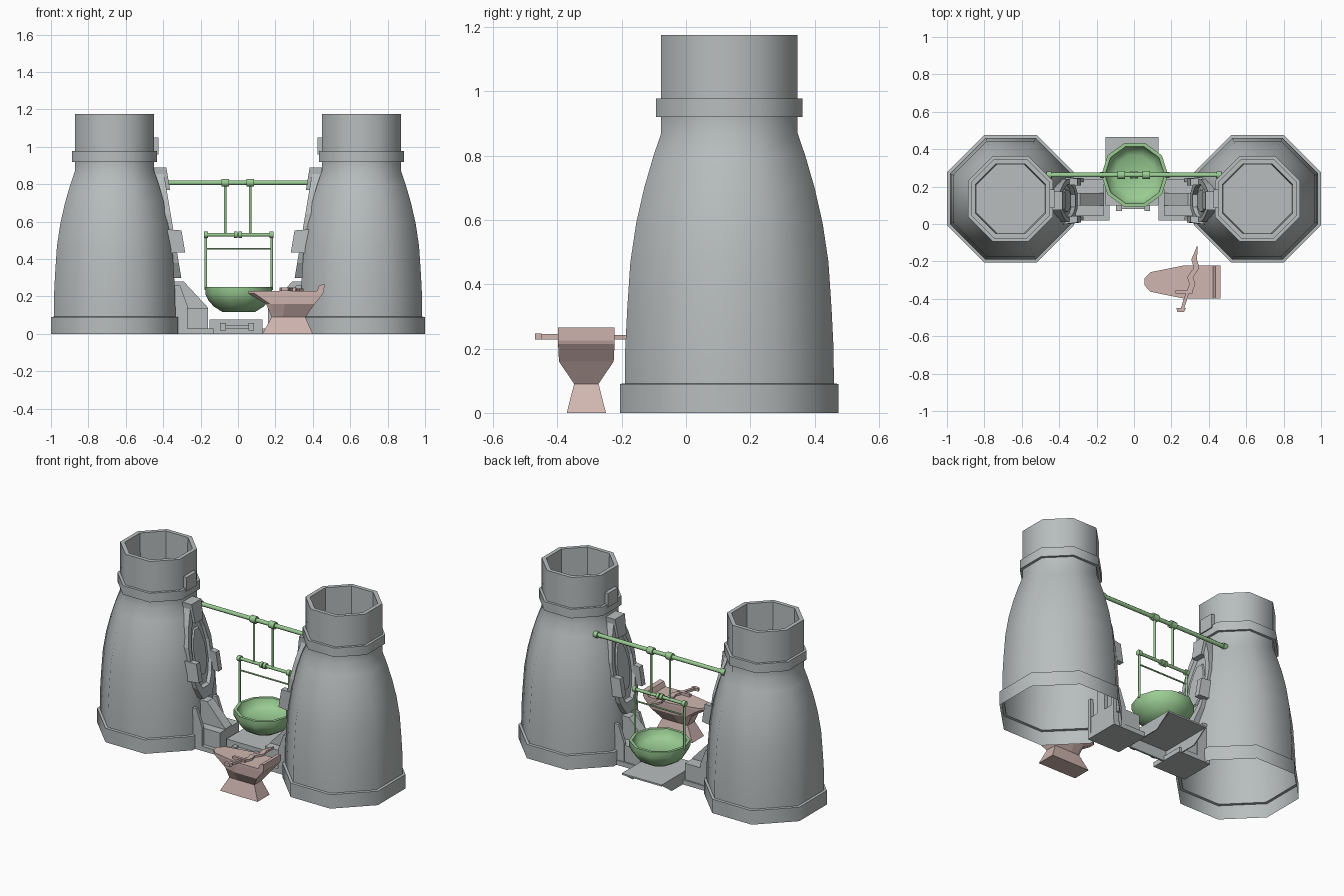
import bpy, bmesh, math
from mathutils import Vector

if "Cube" in bpy.data.objects:
    bpy.data.objects.remove(bpy.data.objects["Cube"])


def material(name, col):
    m = bpy.data.materials.new(name)
    m.diffuse_color = (*col, 1)
    m.use_nodes = True
    m.node_tree.nodes["Principled BSDF"].inputs["Base Color"].default_value = m.diffuse_color
    return m


GREY = material("stone grey", (0.48, 0.51, 0.51))
GREEN = material("soft green", (0.32, 0.60, 0.29))
PINK = material("dusty pink", (0.64, 0.47, 0.44))


def loft(name, rings, mat, start=True, end=True, smooth=False):
    """Skin a list of equal-length point rings, with optional end caps."""
    bm = bmesh.new()
    vs = [[bm.verts.new(p) for p in r] for r in rings]
    n = len(vs[0])
    for a, b in zip(vs, vs[1:]):
        for i in range(n):
            j = (i + 1) % n
            bm.faces.new((a[i], a[j], b[j], b[i]))
    if start:
        bm.faces.new(vs[0][::-1])
    if end:
        bm.faces.new(vs[-1])
    bmesh.ops.recalc_face_normals(bm, faces=bm.faces)
    me = bpy.data.meshes.new(name)
    bm.to_mesh(me)
    bm.free()
    me.materials.append(mat)
    ob = bpy.data.objects.new(name, me)
    bpy.context.collection.objects.link(ob)
    if smooth:
        bpy.ops.object.select_all(action='DESELECT')
        ob.select_set(True)
        bpy.context.view_layer.objects.active = ob
        bpy.ops.object.shade_smooth_by_angle(angle=math.radians(50))
    return ob


def circle(cx, cy, z, r, n, phase=0.0):
    return [(cx + r * math.cos(2 * math.pi * (i + phase) / n),
             cy + r * math.sin(2 * math.pi * (i + phase) / n), z) for i in range(n)]


def box(name, x, y, z, mat):
    rings = [[(x[0], y[0], h), (x[1], y[0], h), (x[1], y[1], h), (x[0], y[1], h)] for h in z]
    return loft(name, rings, mat)


def prism_y(name, pts, y0, y1, mat):
    return loft(name, [[(x, y, z) for x, z in pts] for y in (y0, y1)], mat)


def rod(name, a, b, r, mat, n=8):
    a, b = Vector(a), Vector(b)
    q = (b - a).to_track_quat('Z', 'Y')
    rings = [[p + q @ Vector(c) for c in circle(0, 0, 0, r, n, 0.5)] for p in (a, b)]
    return loft(name, rings, mat, smooth=True)


CY = 0.135                      # tower centre line in y
OCT = 1 / math.cos(math.pi / 8)  # apothem to corner radius

# Octagonal towers, open below, hollow at the neck
OUTER = [(.34, 0), (.34, .09), (.325, .092), (.324, .2), (.318, .32), (.308, .47),
         (.290, .59), (.265, .70), (.236, .80), (.212, .87), (.212, .92),
         (.228, .92), (.228, .978), (.212, .978), (.212, 1.175)]
INNER = [(.212, 1.175), (.187, 1.175), (.182, .95)]

for s, side in ((-1, "left"), (1, "right")):
    cx = .66 * s
    loft(side + "_tower", [circle(cx, CY, z, r * OCT, 8, .5) for r, z in OUTER],
         GREY, False, False, True)
    loft(side + "_tower_rim", [circle(cx, CY, z, r * OCT, 8, .5) for r, z in INNER],
         GREY, False, True)

    # Sloped plates on the inner side of the tower
    def sloped(name, steps, pts):
        """Layers of (outward offset, scale) over a (y, z) outline."""
        zc = sum(p[1] for p in pts) / len(pts)
        rings = []
        for off, k in steps:
            ring = []
            for y, z in pts:
                zz = zc + (z - zc) * k
                ring.append((-s * (-.335 - (zz - .3) / 6 + off), CY - .01 + y * k, zz))
            rings.append(ring)
        return loft(side + name, rings, GREY)

    half = [(.045, .30), (.09, .38), (.115, .48), (.115, .64), (.085, .76), (.045, .86)]
    outline = half + [(-y, z) for y, z in half[::-1]]
    sloped("_hatch", [(-.03, 1), (.032, 1), (.032, .76), (.012, .72)], outline)
    sloped("_hatch_panel", [(0, .55), (.022, .5)], outline)
    sloped("_hatch_top_tab", [(-.05, 1), (.05, 1)],
           [(-.04, .77), (.04, .77), (.05, .89), (-.05, .89)])
    for t in (-1, 1):
        sloped("_hatch_side_tab", [(-.03, 1), (.075, .9)],
               [(t * .09, .43), (t * .13, .43), (t * .13, .56), (t * .09, .56)])

    # Small clip on the neck ring
    box(side + "_neck_clip", sorted((s * .425, s * .455)), (CY - .05, CY + .05),
        (.96, 1.05), GREY)

    # Stepped foot with a sloped centre rib
    rib = [(-.36, 0), (-.36, .28), (-.29, .28), (-.16, .14), (-.16, 0)]
    prism_y(side + "_foot_rib", [(-s * x, z) for x, z in rib], .10, .165, GREY)
    box(side + "_foot_block", sorted((s * .36, s * .16)), (.045, .24), (0, .135), GREY)
    box(side + "_foot_slab", sorted((s * .36, s * .13)), (.02, .25), (0, .03), GREY)
    for y in (.03, .235):
        prism_y(side + "_foot_cheek", [(s * .36, 0), (s * .36, .26), (s * .31, .26),
                                       (s * .27, .15), (s * .27, 0)], y - .01, y + .01, GREY)

# Low platform under the bowl, open underneath
box("platform_top", (-.152, .132), (.11, .465), (.068, .078), GREY)
box("platform_front", (-.152, .132), (.10, .112), (0, .078), GREY)
for x in (-.152, .126):
    loft("platform_flap", [[(x + d, .11, .07), (x + d, .11, 0), (x + d, .36, 0),
                            (x + d, .46, .07)] for d in (0, .006)], GREY)
box("platform_bar", (-.095, .085), (.08, .10), (.028, .048), GREY)
for x in (-.08, .07):
    box("platform_bar_block", (x - .015, x + .015), (.07, .10), (.018, .057), GREY)

# Hanging bowl with a sunken inside
BX, BY = .004, .262
BOWL = [(.085, .116), (.132, .145), (.162, .178), (.179, .212), (.179, .25),
        (.160, .25), (.150, .215), (.11, .19)]
loft("bowl", [circle(BX, BY, z, r, 10) for r, z in BOWL], GREEN, smooth=True)


def bar_x(name, x0, x1, z, r):
    rod(name, (x0, BY, z), (x1, BY, z), r, GREEN)


# Cross beam, hangers and bowl yoke
bar_x("cross_beam", -.465, .465, .808, .013)
for s in (-1, 1):
    bar_x("beam_end_knob", s * .44, s * .467, .808, .02)
    x = -.002 + s * .067
    bar_x("beam_clamp", x - .02, x + .02, .808, .023)
    rod("hanger_rod", (x, BY, .80), (x, BY, .53), .007, GREEN)
    bar_x("yoke_collar", x * .18 - .009, x * .18 + .009, .53, .019)
    e = BX + s * .176
    rod("yoke_side_rod", (e, BY, .53), (e, BY, .235), .007, GREEN)
    bar_x("yoke_end_knob", e - .011, e + .011, .53, .018)
bar_x("yoke_bar", BX - .176, BX + .176, .53, .010)
bar_x("yoke_brace", BX - .176, BX + .176, .455, .005)

# Anvil: horizontal sections (z, tip x, mid x, shoulder x, back x, half width, tip factor)
AY = -.31
SECTIONS = [(0, .13, .17, .22, .40, .061, .98), (.09, .18, .20, .24, .36, .038, .95),
            (.16, .15, .17, .25, .41, .085, .45), (.215, .055, .09, .265, .455, .088, .2),
            (.23, .055, .09, .265, .46, .088, .2)]
rings = []
for z, tip, mid, sh, back, w, k in SECTIONS:
    side = [(tip, w * k), (mid, w * (k + 1) / 2), (sh, w), (back, w)]
    rings.append([(x, AY - y, z) for x, y in side] + [(x, AY + y, z) for x, y in side[::-1]])
loft("anvil", rings, PINK)
prism_y("anvil_heel", [(.42, .225), (.435, .26), (.462, .266), (.46, .225)],
        AY - .088, AY + .088, PINK)


# Wavy blade resting on the anvil
def strip(name, path, z0, z1):
    pts = [(x - w, y) for x, y, w in path] + [(x + w, y) for x, y, w in path[::-1]]
    loft(name, [[(x, y, z) for x, y in pts] for z in (z0, z1)], PINK)


strip("blade", [(.338, -.118, .002), (.322, -.19, .015), (.334, -.235, .015),
                (.300, -.285, .016), (.312, -.32, .016), (.292, -.375, .016)], .229, .243)
strip("blade_guard", [(.268, -.355, .045), (.268, -.372, .045)], .228, .247)
strip("blade_handle", [(.285, -.37, .009), (.258, -.455, .009)], .229, .245)
strip("blade_pommel", [(.252, -.450, .025), (.250, -.470, .018)], .228, .247)
